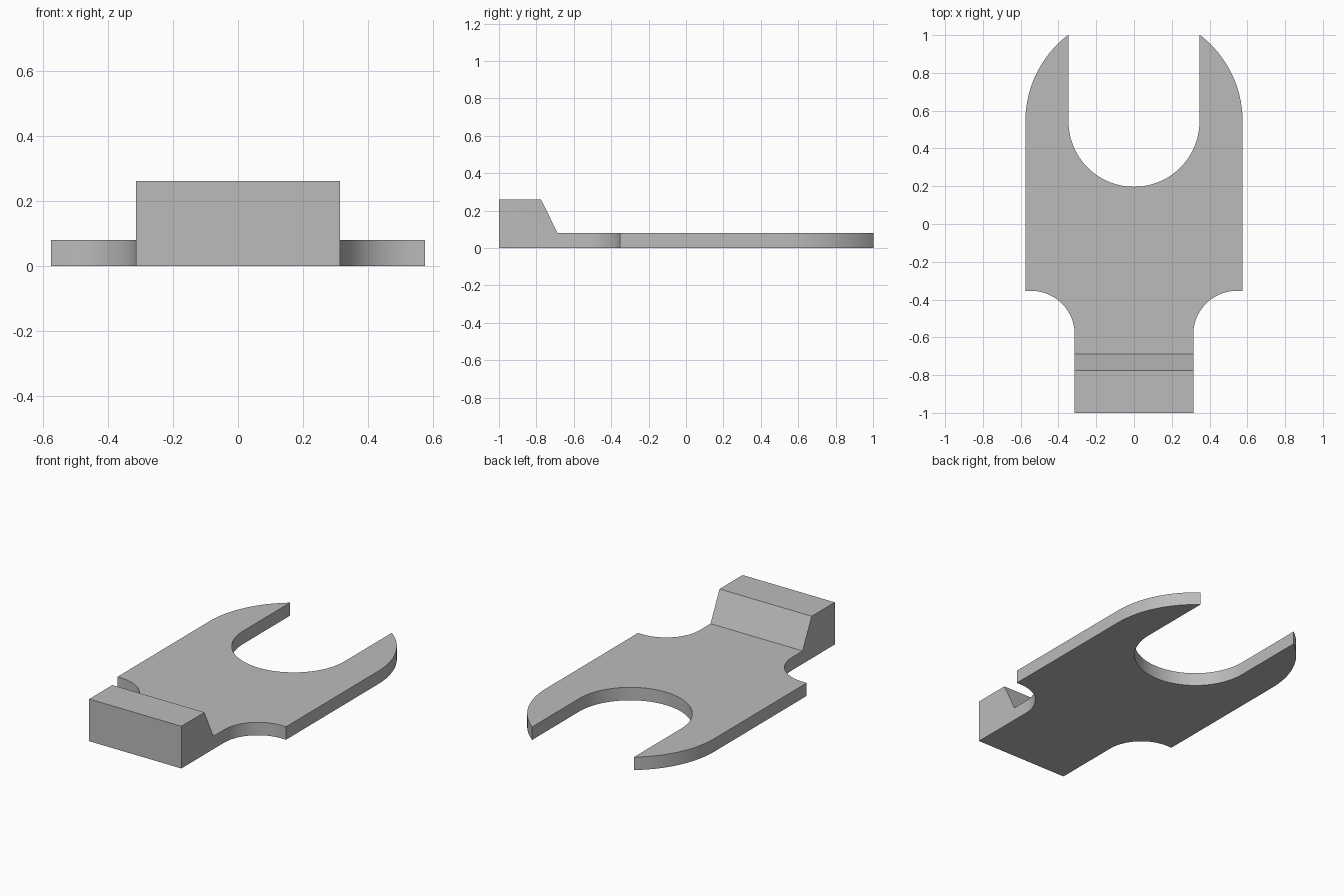
import bpy, bmesh, math
from mathutils import Vector

cube = bpy.data.objects.get("Cube")
if cube:
    bpy.data.objects.remove(cube, do_unlink=True)

# Main dimensions
THICK, TAB_HEIGHT = 0.08, 0.26
BODY_R, SLOT_R, NECK_X = 0.575, 0.347, 0.314
FORK_Y, SHOULDER_Y, SEAM_Y = 0.544, -0.354, -0.687
FILLET_R = 0.23
TIP_ANGLE = math.acos(SLOT_R / BODY_R)


def arc(cx, cy, r, start, end, steps):
    return [(cx + r * math.cos(start + (end - start) * i / steps),
             cy + r * math.sin(start + (end - start) * i / steps))
            for i in range(steps + 1)]


def extrude(bm, points, offset):
    face = bm.faces.new([bm.verts.new(p) for p in points])
    out = bmesh.ops.extrude_face_region(bm, geom=[face], use_keep_orig=True)
    verts = [v for v in out["geom"] if isinstance(v, bmesh.types.BMVert)]
    bmesh.ops.translate(bm, verts=verts, vec=Vector(offset))


bm = bmesh.new()

# Flat forked plate: one half of the outline, then mirrored
half = [(NECK_X, SEAM_Y)]
half += arc(NECK_X + FILLET_R, SHOULDER_Y - FILLET_R, FILLET_R, math.pi, math.pi / 2, 20)
half += [(BODY_R, SHOULDER_Y)]
half += arc(0, FORK_Y, BODY_R, 0, TIP_ANGLE, 20)
half += arc(0, FORK_Y, SLOT_R, 0, -math.pi / 2, 24)
outline = half + [(-x, y) for x, y in reversed(half[:-1])]
extrude(bm, [(x, y, 0) for x, y in outline], (0, 0, THICK))

# Raised tab with a sloping back
tab = [(-1, 0), (-1, TAB_HEIGHT), (-0.775, TAB_HEIGHT), (SEAM_Y, THICK), (SEAM_Y, 0)]
extrude(bm, [(-NECK_X, y, z) for y, z in tab], (2 * NECK_X, 0, 0))

# Weld the two parts into one closed solid
bmesh.ops.remove_doubles(bm, verts=bm.verts[:], dist=0.0005)
seam = [f for f in bm.faces if all(abs(v.co.y - SEAM_Y) < 0.001 for v in f.verts)]
bmesh.ops.delete(bm, geom=seam, context='FACES')
bmesh.ops.recalc_face_normals(bm, faces=bm.faces[:])
bmesh.ops.dissolve_limit(bm, angle_limit=0.01, verts=bm.verts[:], edges=bm.edges[:])

mesh = bpy.data.meshes.new("forked_plate")
bm.to_mesh(mesh)
bm.free()
plate = bpy.data.objects.new("forked_plate", mesh)
bpy.context.collection.objects.link(plate)

# Plain grey material
grey = bpy.data.materials.new("plain_grey")
grey.use_nodes = True
colour = (0.5, 0.5, 0.5, 1)
grey.diffuse_color = colour
grey.node_tree.nodes["Principled BSDF"].inputs["Base Color"].default_value = colour
mesh.materials.append(grey)

bpy.ops.object.select_all(action='DESELECT')
plate.select_set(True)
bpy.context.view_layer.objects.active = plate
bpy.ops.object.shade_smooth_by_angle(angle=math.radians(30))
